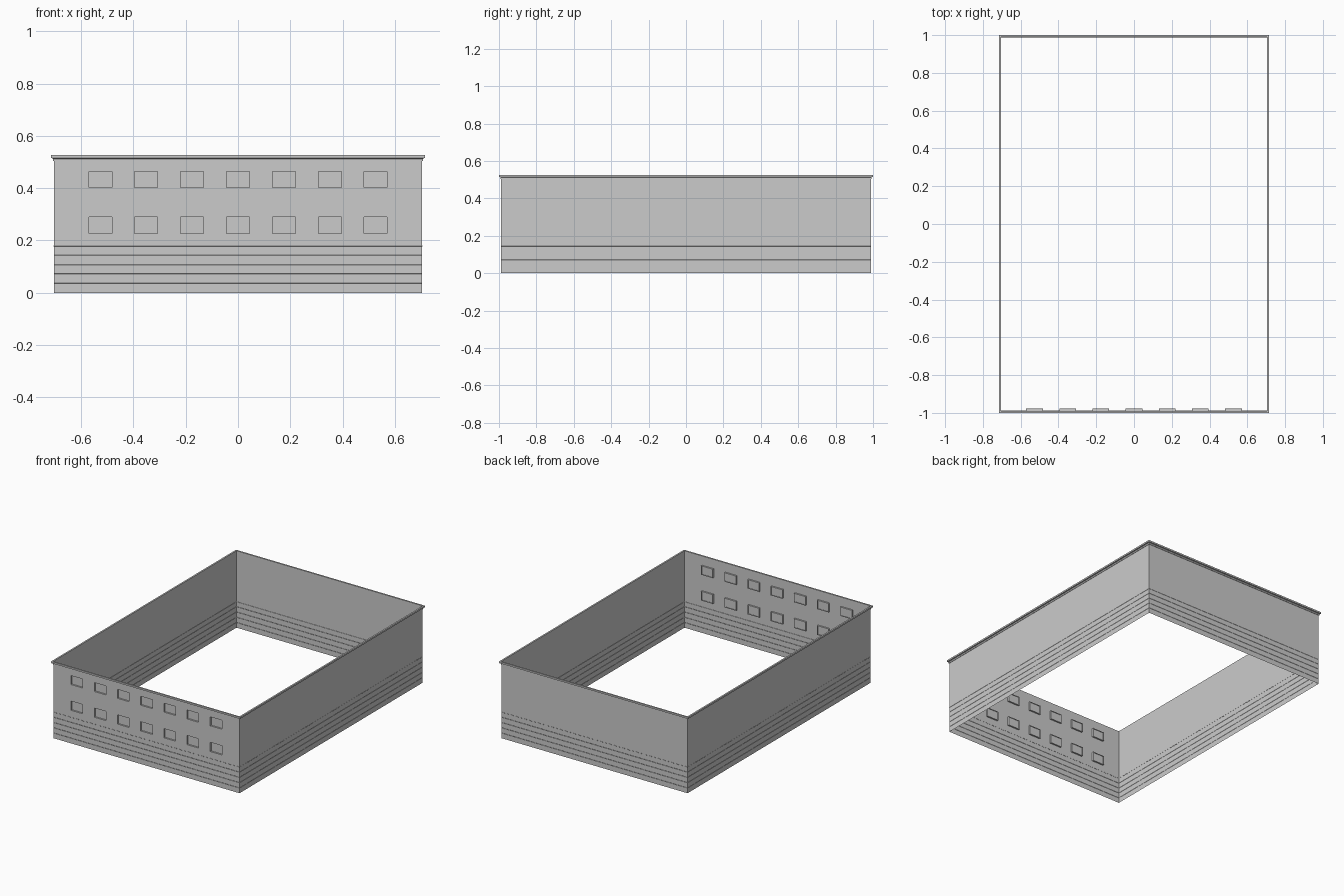
import bpy

if "Cube" in bpy.data.objects:
    bpy.data.objects.remove(bpy.data.objects["Cube"])

HX, HY = 0.704, 0.989          # wall half sizes
Z0, Z1, Z2, Z3 = 0.0, 0.18, 0.357, 0.503


def make(name, verts, faces):
    mesh = bpy.data.meshes.new(name)
    mesh.from_pydata(verts, [], faces)
    mesh.update()
    obj = bpy.data.objects.new(name, mesh)
    bpy.context.collection.objects.link(obj)
    return obj


def band(name, profile, sides=(0, 1, 2, 3)):
    """Sweep an (outward offset, z) profile round the rectangular plan; side 0 is the front."""
    verts, faces = [], []
    for o, z in profile:
        x, y = HX + o, HY + o
        verts += [(-x, -y, z), (x, -y, z), (x, y, z), (-x, y, z)]
    for i in range(len(profile) - 1):
        for s in sides:
            t = (s + 1) % 4
            faces.append((4*i + s, 4*i + t, 4*i + 4 + t, 4*i + 4 + s))
    return make(name, verts, faces)


def window_wall(name, z_low, z_high, w_low, w_high):
    """Front wall of one storey with seven recessed windows."""
    half, depth, lip = 0.044, 0.011, 0.004
    xs = [-HX]
    for i in range(7):
        c = (i - 3) * 0.1755
        xs += [c - half, c + half]
    xs.append(HX)
    zs = [z_low, w_low, w_high, z_high]
    n = len(xs)
    verts = [(x, -HY, z) for z in zs for x in xs]
    faces = []
    for r in range(3):
        for c in range(n - 1):
            a = r * n + c
            quad = (a, a + 1, a + n + 1, a + n)
            if r == 1 and c % 2 == 1:
                # reveal, narrow frame and pane
                k = len(verts)
                for g, d in ((0, depth), (lip, depth), (lip, depth - 0.003)):
                    l, h = xs[c] + g, xs[c + 1] - g
                    b, t = w_low + g, w_high - g
                    y = -HY + d
                    verts += [(l, y, b), (h, y, b), (h, y, t), (l, y, t)]
                rings = [quad] + [tuple(range(k + 4*j, k + 4*j + 4)) for j in range(3)]
                for p, q in zip(rings, rings[1:]):
                    for s in range(4):
                        t = (s + 1) % 4
                        faces.append((p[s], p[t], q[t], q[s]))
                faces.append(rings[-1])
            else:
                faces.append(quad)
    return make(name, verts, faces)


# grooved base storey
base = [(0, Z0)]
for k in range(1, 5):
    z = k * 0.036
    base += [(0, z - 0.001), (-0.001, z), (0, z + 0.001)]
base += [(0, Z1 - 0.003), (0.001, Z1 - 0.002), (0.001, Z1), (0, Z1)]
band("base_storey", base)

# two upper storeys: plain on the sides and back, windows on the front
for name, lo, hi, wl, wh in (("middle_storey", Z1, Z2, 0.226, 0.289),
                             ("upper_storey", Z2, Z3, 0.402, 0.463)):
    band(name + "_walls", [(0, lo), (0, hi)], sides=(1, 2, 3))
    window_wall(name + "_front", lo, hi, wl, wh)

# stepped cornice
band("cornice", [(0, Z3), (0.003, Z3), (0.003, 0.512), (0.005, 0.514), (0.011, 0.515),
                 (0.011, 0.526), (0.0, 0.526), (0.0, Z3)])
